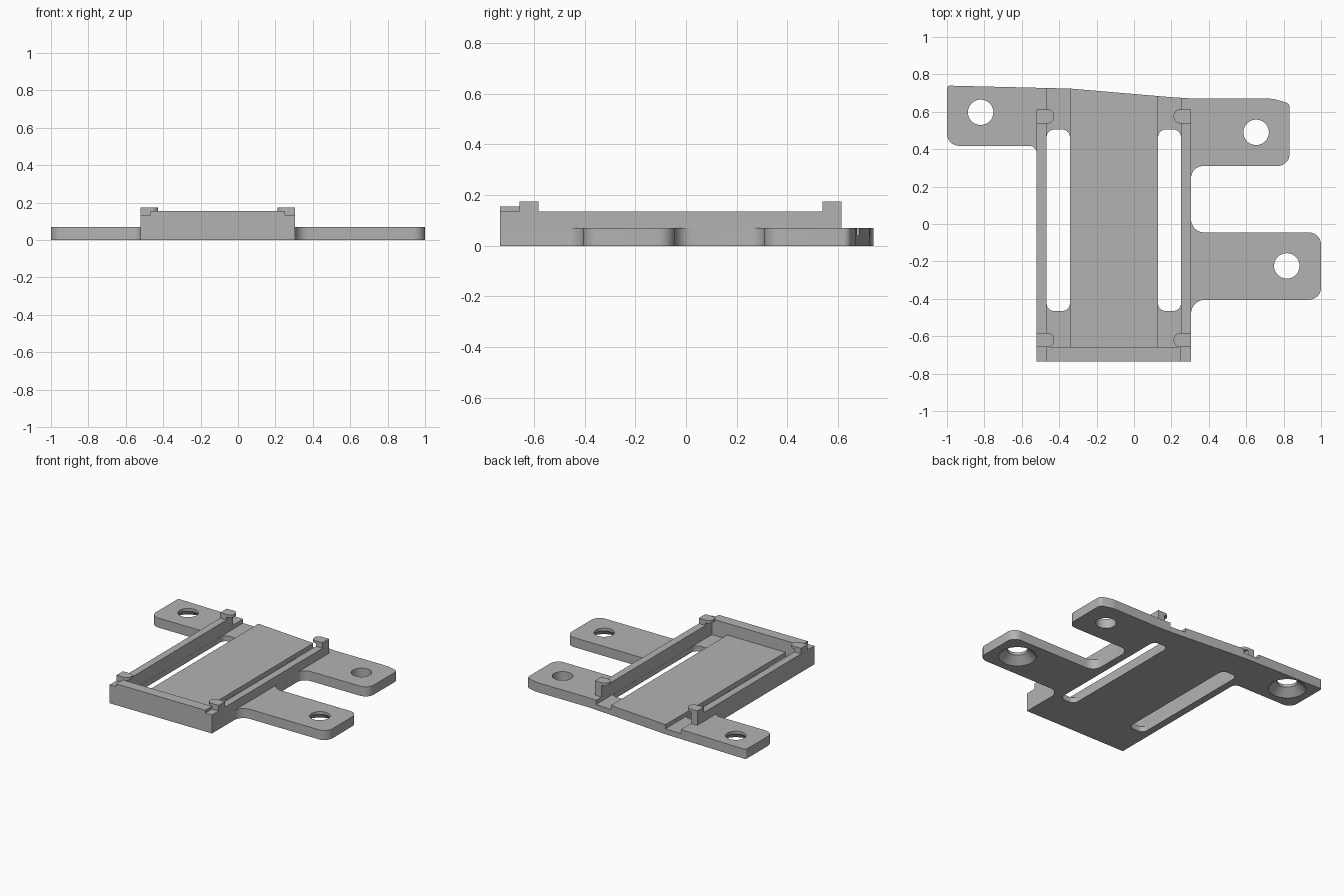
import bpy, bmesh, math
from mathutils import Vector

if "Cube" in bpy.data.objects:
    bpy.data.objects.remove(bpy.data.objects["Cube"])

grey = bpy.data.materials.new("plain grey")
grey.use_nodes = True
grey.diffuse_color = (0.45, 0.45, 0.45, 1)
grey.node_tree.nodes["Principled BSDF"].inputs["Base Color"].default_value = grey.diffuse_color


def rounded(corners, steps=8):
    """Turn (x, y, radius) corners into a loop with tangent arcs."""
    loop = []
    for i, (x, y, r) in enumerate(corners):
        p = Vector((x, y))
        if r == 0:
            loop.append(p)
            continue
        a = (Vector(corners[i - 1][:2]) - p).normalized()
        b = (Vector(corners[(i + 1) % len(corners)][:2]) - p).normalized()
        half = a.angle(b) / 2
        centre = p + (a + b).normalized() * r / math.sin(half)
        start = p + a * r / math.tan(half) - centre
        end = p + b * r / math.tan(half) - centre
        sweep = start.angle_signed(end)
        base = math.atan2(start.y, start.x)
        for k in range(steps + 1):
            t = base - sweep * k / steps
            loop.append(centre + Vector((math.cos(t), math.sin(t))) * r)
    return loop


def stack(name, layers):
    """Solid through matching loops, given as (z, loop) from the bottom up."""
    bm = bmesh.new()
    rings = [[bm.verts.new((p[0], p[1], z)) for p in loop] for z, loop in layers]
    n = len(rings[0])
    bm.faces.new(rings[0][::-1])
    bm.faces.new(rings[-1])
    for low, high in zip(rings, rings[1:]):
        for i in range(n):
            j = (i + 1) % n
            bm.faces.new((low[i], low[j], high[j], high[i]))
    bmesh.ops.recalc_face_normals(bm, faces=bm.faces)
    mesh = bpy.data.meshes.new(name)
    bm.to_mesh(mesh)
    bm.free()
    mesh.materials.append(grey)
    obj = bpy.data.objects.new(name, mesh)
    bpy.context.collection.objects.link(obj)
    return obj


def slab(name, x0, x1, y0, y1, z0, z1, left_r=0, right_r=0):
    loop = rounded([(x0, y0, left_r), (x1, y0, right_r), (x1, y1, right_r), (x0, y1, left_r)])
    return stack(name, [(z0, loop), (z1, loop)])


def circle(x, y, r, n=40):
    return [(x + r * math.cos(math.tau * i / n), y + r * math.sin(math.tau * i / n)) for i in range(n)]


def smooth(obj):
    bpy.ops.object.select_all(action="DESELECT")
    obj.select_set(True)
    bpy.context.view_layer.objects.active = obj
    bpy.ops.object.shade_smooth_by_angle(angle=math.radians(30))


def cut(obj, cutter):
    cutter.hide_render = True
    mod = obj.modifiers.new("cut", "BOOLEAN")
    mod.operation = "DIFFERENCE"
    mod.solver = "EXACT"
    mod.object = cutter
    bpy.context.view_layer.objects.active = obj
    bpy.ops.object.modifier_apply(modifier=mod.name)
    bpy.data.objects.remove(cutter)


TOP, WALL, RIM, CLIP = 0.07, 0.135, 0.155, 0.175
LEFT, RIGHT, FRONT = -0.52, 0.305, -0.735

# Base plate with three mounting tabs
outline = rounded([
    (LEFT, FRONT, 0), (RIGHT, FRONT, 0),
    (RIGHT, -0.405, 0.075), (1, -0.405, 0.065), (1, -0.045, 0.065), (RIGHT, -0.045, 0.07),
    (RIGHT, 0.31, 0.065), (0.832, 0.31, 0.065), (0.832, 0.645, 0.03), (0.74, 0.67, 0.12),
    (0.33, 0.67, 0), (0.2, 0.678, 0), (0, 0.695, 0), (-0.34, 0.724, 0.3),
    (-1, 0.74, 0.015), (-1, 0.418, 0.065), (LEFT, 0.418, 0.04)])
base = stack("base_plate", [(0, outline), (TOP, outline)])

# Sunken channels and the long slots inside them
for x0, x1 in ((-0.468, -0.342), (0.128, 0.252)):
    cut(base, slab("channel_cutter", x0, x1, -0.658, 0.9, 0.04, 0.2))
    cut(base, slab("slot_cutter", x0 + 0.001, x1 - 0.001, -0.465, 0.505, -0.1, 0.2, 0.04, 0.04))

# Screw holes, two of them countersunk underneath
for x, y, wide in ((-0.82, 0.597, 0.125), (0.817, -0.224, 0.125), (0.653, 0.49, 0.068)):
    hole, sink = circle(x, y, 0.068), circle(x, y, wide)
    cut(base, stack("hole_cutter", [(-0.02, sink), (0, sink), (0.05, hole), (0.1, hole)]))
smooth(base)

# Front wall with a raised rim between the side walls
slab("front_wall", -0.468, 0.252, FRONT, -0.658, TOP, RIM)

# Side walls and their corner clips
for side, x0, x1 in (("right", LEFT, -0.468), ("left", 0.252, RIGHT)):
    slab(side + "_wall", x0, x1, FRONT, 0.613, TOP, WALL)
    for end, y0, y1 in (("front", -0.658, -0.583), ("back", 0.538, 0.613)):
        slab(f"{side}_{end}_clip_post", x0, x1, y0, y1, WALL, RIM)
        if side == "right":
            clip = slab(f"{side}_{end}_clip", x0, -0.427, y0, y1, RIM, CLIP, 0, 0.035)
        else:
            clip = slab(f"{side}_{end}_clip", 0.212, x1, y0, y1, RIM, CLIP, 0.035, 0)
        smooth(clip)
